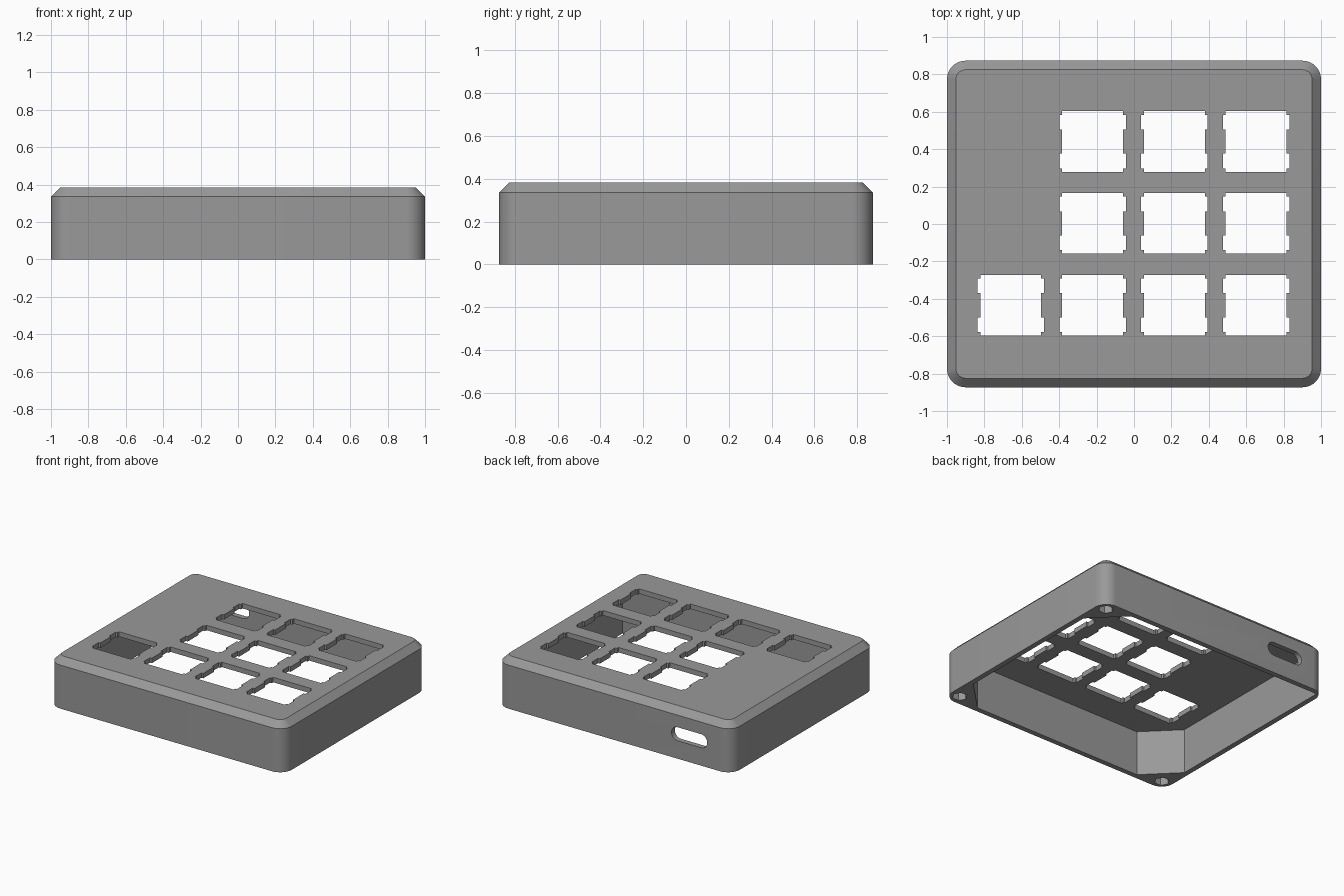
import bpy, bmesh, math
from mathutils import Matrix, Vector

if "Cube" in bpy.data.objects:
    bpy.data.objects.remove(bpy.data.objects["Cube"])

HX, HY, TOP = 1.0, 0.873, 0.383      # half sizes and height
SHOULDER, CHAMFER = 0.335, 0.048     # start and width of the top chamfer
WALL, PLATE = 0.04, 0.038            # shell thicknesses

grey = bpy.data.materials.new("case grey")
grey.diffuse_color = (0.32, 0.32, 0.32, 1)
grey.use_nodes = True
grey.node_tree.nodes["Principled BSDF"].inputs["Base Color"].default_value = grey.diffuse_color


def loft(name, rings):
    """Closed solid through rings of equal point count."""
    bm = bmesh.new()
    loops = [[bm.verts.new(p) for p in ring] for ring in rings]
    n = len(loops[0])
    for a, b in zip(loops, loops[1:]):
        for i in range(n):
            j = (i + 1) % n
            bm.faces.new((a[i], a[j], b[j], b[i]))
    bm.faces.new(loops[0][::-1])
    bm.faces.new(loops[-1])
    bmesh.ops.recalc_face_normals(bm, faces=bm.faces)
    mesh = bpy.data.meshes.new(name)
    bm.to_mesh(mesh)
    bm.free()
    mesh.materials.append(grey)
    ob = bpy.data.objects.new(name, mesh)
    bpy.context.collection.objects.link(ob)
    return ob


def prism(name, pts, z0, z1):
    return loft(name, [[(x, y, z) for x, y in pts] for z in (z0, z1)])


def rounded(hx, hy, r, z, steps=10):
    """Rounded rectangle, counter-clockwise."""
    pts = []
    for k, (sx, sy) in enumerate(((1, 1), (-1, 1), (-1, -1), (1, -1))):
        for i in range(steps + 1):
            a = math.pi / 2 * (k + i / steps)
            pts.append((sx * (hx - r) + r * math.cos(a),
                        sy * (hy - r) + r * math.sin(a), z))
    return pts


def cut(body, cutter):
    mod = body.modifiers.new("cut", 'BOOLEAN')
    mod.operation, mod.solver, mod.object = 'DIFFERENCE', 'EXACT', cutter
    bpy.context.view_layer.objects.active = body
    bpy.ops.object.modifier_apply(modifier=mod.name)
    bpy.data.objects.remove(cutter, do_unlink=True)


# Outer shell with chamfered top rim
case = loft("keypad_case", [
    rounded(HX, HY, 0.1, 0),
    rounded(HX, HY, 0.1, SHOULDER),
    rounded(HX - CHAMFER, HY - CHAMFER, 0.052, TOP)])

# Cavity: three corners are cut diagonally to leave screw bosses
ix, iy, d = HX - WALL, HY - WALL, 0.235
cavity = [(ix, -iy + d), (ix, iy - d), (ix - d, iy), (-ix, iy),
          (-ix, -iy + d), (-ix + d, -iy), (ix - d, -iy)]
cut(case, prism("cavity_cutter", cavity, -0.1, TOP - PLATE))

# Switch openings with side notches
w, nw, h, n0, n1 = 0.163, 0.178, 0.162, 0.065, 0.143
side = [(w, -h), (w, -n1), (nw, -n1), (nw, -n0), (w, -n0),
        (w, n0), (nw, n0), (nw, n1), (w, n1), (w, h)]
opening = side + [(-x, -y) for x, y in side]
for row, y in enumerate((0.441, 0.003, -0.434)):
    for col, x in enumerate((-0.659, -0.221, 0.216, 0.653)):
        if col == 0 and row < 2:
            continue
        pts = [(x + px, y + py) for px, py in opening]
        cut(case, prism("switch_cutter", pts, TOP - PLATE - 0.05, TOP + 0.05))

# Hexagonal pockets under the three bosses
for sx, sy in ((1, 1), (1, -1), (-1, -1)):
    pts = [(sx * (HX - 0.08) + 0.054 * math.cos(k * math.pi / 3),
            sy * (HY - 0.08) + 0.054 * math.sin(k * math.pi / 3)) for k in range(6)]
    cut(case, prism("pocket_cutter", pts, -0.05, 0.2))

# Cable slot through the back wall
cx, cz, half, r = -0.64, 0.19, 0.1, 0.052
slot = []
for s, start in ((1, -math.pi / 2), (-1, math.pi / 2)):
    for i in range(13):
        a = start + math.pi * i / 12
        slot.append((cx + s * half + r * math.cos(a), cz + r * math.sin(a)))
cut(case, loft("slot_cutter", [[(x, y, z) for x, z in slot] for y in (HY - 0.1, HY + 0.1)]))

# Smooth corners, crisp edges
bpy.ops.object.select_all(action='DESELECT')
case.select_set(True)
bpy.context.view_layer.objects.active = case
bpy.ops.object.shade_smooth_by_angle(angle=math.radians(30))
